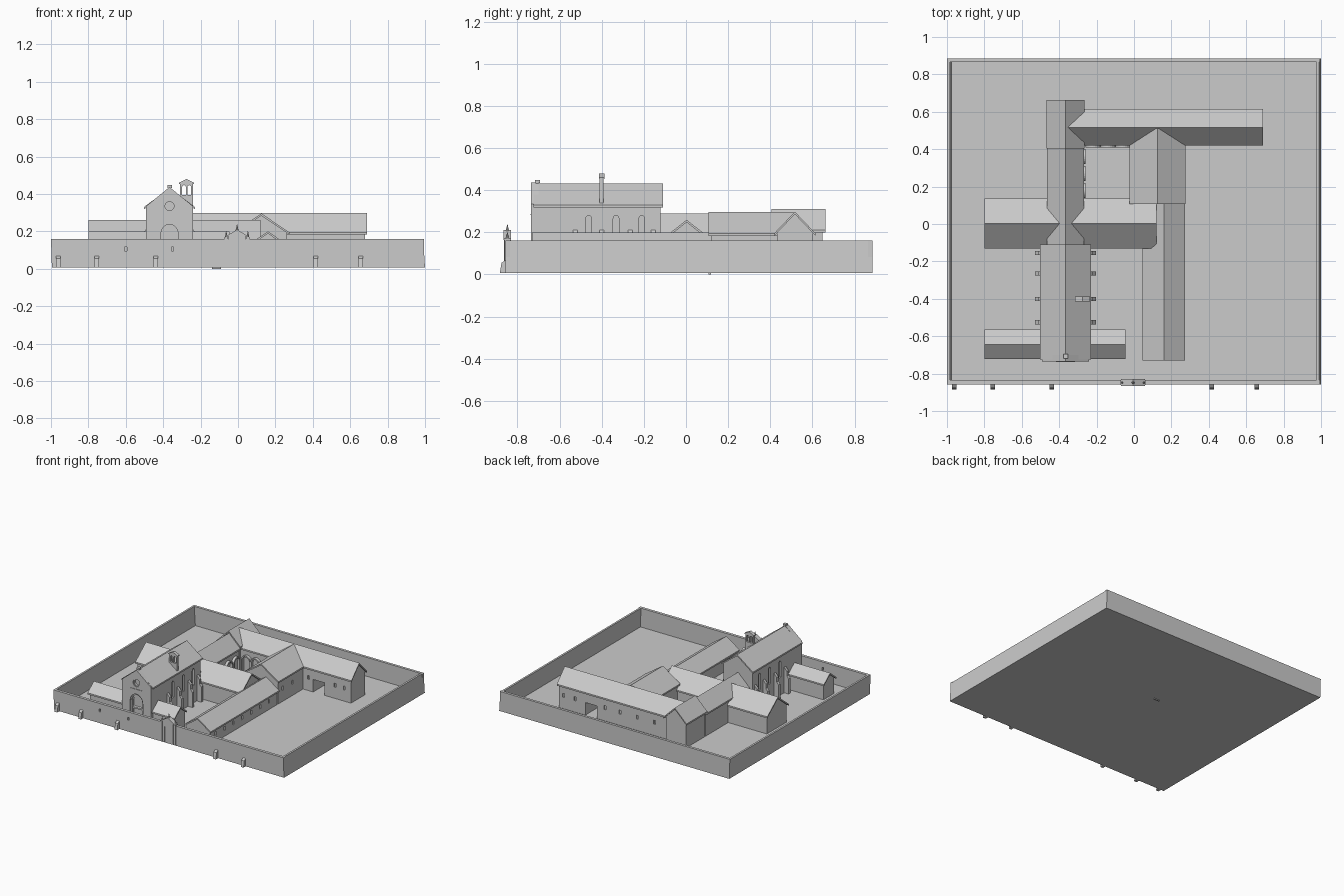
import bpy, bmesh, math

cube = bpy.data.objects.get("Cube")
if cube:
    bpy.data.objects.remove(cube, do_unlink=True)

GREY = (0.6, 0.6, 0.6, 1)
stone = bpy.data.materials.new("stone_grey")
stone.use_nodes = True
stone.diffuse_color = GREY
stone.node_tree.nodes["Principled BSDF"].inputs["Base Color"].default_value = GREY
BASE = 0.01


def prism(name, profile, axis, a, b):
    """Extrude a (side, z) profile along x or y from a to b."""
    bm = bmesh.new()
    ends = []
    for s in (a, b):
        ends.append([bm.verts.new((s, u, z) if axis == "x" else (u, s, z)) for u, z in profile])
    bm.faces.new(ends[0])
    bm.faces.new(ends[1])
    n = len(profile)
    for i in range(n):
        j = (i + 1) % n
        bm.faces.new((ends[0][i], ends[0][j], ends[1][j], ends[1][i]))
    bmesh.ops.recalc_face_normals(bm, faces=bm.faces)
    mesh = bpy.data.meshes.new(name)
    bm.to_mesh(mesh)
    bm.free()
    mesh.materials.append(stone)
    obj = bpy.data.objects.new(name, mesh)
    bpy.context.scene.collection.objects.link(obj)
    return obj


def rect(u0, u1, z0, z1):
    return [(u0, z0), (u1, z0), (u1, z1), (u0, z1)]


def box(name, x0, x1, y0, y1, z0, z1):
    return prism(name, rect(x0, x1, z0, z1), "y", y0, y1)


def circle(u, z, r, n=20):
    return [(u + r * math.cos(2 * math.pi * i / n), z + r * math.sin(2 * math.pi * i / n)) for i in range(n)]


def arch(u, half, z0, spring, rise=1.0, n=10):
    top = [(u + half * math.cos(math.pi * i / n), spring + rise * half * math.sin(math.pi * i / n))
           for i in range(n + 1)]
    return [(u - half, z0), (u + half, z0)] + top


def cut(obj, profile, axis, a, b):
    """Cut a prism out of an object and discard the cutter."""
    cutter = prism("cutter", profile, axis, a, b)
    cutter.hide_render = True
    mod = obj.modifiers.new("opening", "BOOLEAN")
    mod.operation = "DIFFERENCE"
    mod.solver = "EXACT"
    mod.object = cutter
    deps = bpy.context.evaluated_depsgraph_get()
    mesh = bpy.data.meshes.new_from_object(obj.evaluated_get(deps))
    obj.modifiers.clear()
    obj.data = mesh
    bpy.data.objects.remove(cutter, do_unlink=True)


def building(name, axis, c, half, a, b, ridge, eaves, t=0.012, over=0.012):
    """Gabled body with an overhanging roof slab; returns the body."""
    slope = (ridge - eaves) / half
    w = half - over
    top = ridge - t / 2
    body = prism(name + "_walls", [(c - w, BASE), (c + w, BASE), (c + w, top - slope * w),
                                   (c, top), (c - w, top - slope * w)], axis, a + over, b - over)
    prism(name + "_roof", [(c - half, eaves), (c, ridge), (c + half, eaves),
                           (c + half, eaves - t), (c, ridge - t), (c - half, eaves - t)], axis, a, b)
    return body


# ground and boundary wall
box("ground", -0.99, 0.99, -0.855, 0.88, 0.006, BASE + 0.002)
front = box("front_boundary_wall", -0.995, 0.995, -0.857, -0.835, 0.006, 0.16)
box("back_boundary_wall", -0.995, 0.995, 0.865, 0.885, 0.006, 0.16)
for name, x in (("right_boundary_wall", -0.995), ("left_boundary_wall", 0.98)):
    prism(name, [(x, 0.006), (x + 0.02, 0.006), (x + 0.01, 0.16), (x - 0.005, 0.16)], "y", -0.857, 0.885)
for x in (-0.6, -0.35):
    cut(front, rect(x - 0.006, x + 0.006, 0.095, 0.117), "y", -0.9, -0.8)
for x in (-0.96, -0.755, -0.44, 0.415, 0.655):
    prism("wall_buttress", [(-0.85, 0.006), (-0.884, 0.006), (-0.876, 0.055), (-0.85, 0.073)],
          "x", x - 0.012, x + 0.012)
box("drain", -0.14, -0.09, 0.108, 0.118, 0.0, 0.008)

# gateway
gate = prism("gateway", [(-0.05, BASE), (0.04, BASE), (0.04, 0.178), (-0.005, 0.205), (-0.05, 0.178)],
             "y", -0.863, -0.832)
cut(gate, arch(-0.005, 0.03, 0.0, 0.12), "y", -0.9, -0.852)
prism("gate_coping", [(-0.07, 0.17), (-0.005, 0.21), (0.06, 0.17), (0.06, 0.163), (-0.005, 0.2), (-0.07, 0.163)],
      "y", -0.866, -0.83)
for x, z, r in ((-0.063, 0.165, 0.008), (-0.005, 0.2, 0.01), (0.053, 0.165, 0.008)):
    bpy.ops.mesh.primitive_cone_add(vertices=8, radius1=r, radius2=0.001, depth=0.04,
                                    location=(x, -0.848, z + 0.017))
    bpy.context.object.name = "gate_finial"
    bpy.context.object.data.materials.append(stone)
for x in (-0.063, 0.053):
    box("gate_pillar", x - 0.009, x + 0.009, -0.862, -0.834, BASE, 0.17)

# church nave
NX = -0.366
nave = building("nave", "y", NX, 0.137, -0.725, -0.11, 0.432, 0.33)
facade = prism("nave_facade", [(NX - 0.125, BASE), (NX + 0.125, BASE), (NX + 0.125, 0.335), (NX, 0.437),
                               (NX - 0.125, 0.335)], "y", -0.735, -0.7)
for i, half in enumerate((0.055, 0.046, 0.037)):
    cut(facade, arch(NX, half, 0.0, 0.185, 1.15), "y", -0.8, -0.727 + 0.009 * i)
for r, depth in ((0.03, 0.006), (0.024, 0.022)):
    cut(facade, circle(NX, 0.335, r), "y", -0.8, -0.735 + depth)
for sill in (0.285,):
    box("facade_ledge", NX - 0.05, NX + 0.05, -0.739, -0.73, sill - 0.003, sill + 0.003)
box("gable_finial_stem", NX - 0.006, NX + 0.006, -0.712, -0.7, 0.42, 0.44)
box("gable_finial", NX - 0.012, NX + 0.012, -0.718, -0.694, 0.433, 0.448)

# nave buttresses and windows on both sides
for side in (-1, 1):
    wall = NX + side * 0.122
    for y in (-0.155, -0.265, -0.4, -0.525):
        prism("nave_buttress", [(wall + side * d, z) for d, z in (
            (0, BASE), (0.042, BASE), (0.042, 0.13), (0.026, 0.15), (0.026, 0.185), (0, 0.215))],
            "y", y - 0.011, y + 0.011)
    for y in (-0.21, -0.332, -0.462):
        cut(nave, arch(y, 0.014, 0.15, 0.26, 1.5), "x", wall - 0.012, wall + 0.012)

# bell gable
BX = -0.275
bell = prism("bell_gable", [(BX - 0.034, 0.3), (BX + 0.034, 0.3), (BX + 0.034, 0.458), (BX, 0.474),
                            (BX - 0.034, 0.458)], "y", -0.411, -0.391)
for s in (-1, 1):
    cut(bell, arch(BX + s * 0.014, 0.01, 0.395, 0.437), "y", -0.45, -0.35)
prism("bell_gable_coping", [(BX - 0.04, 0.46), (BX, 0.48), (BX + 0.04, 0.46), (BX + 0.04, 0.453),
                            (BX, 0.472), (BX - 0.04, 0.453)], "y", -0.414, -0.388)

# ranges around the church and the court
building("front_chapel", "x", -0.643, 0.078, -0.8, -0.045, 0.2, 0.138)
building("transept", "x", 0.003, 0.133, -0.8, 0.12, 0.26, 0.154)
west = building("court_side_range", "y", -0.366, 0.099, -0.13, 0.42, 0.29, 0.195)
building("corner_block", "y", -0.366, 0.102, 0.405, 0.663, 0.31, 0.21, over=0.015)
north = building("back_range", "x", 0.517, 0.098, -0.36, 0.69, 0.298, 0.195)
cross = building("cross_range", "y", 0.125, 0.15, 0.107, 0.51, 0.296, 0.195)
wing = building("long_wing", "y", 0.16, 0.114, -0.73, 0.12, 0.2, 0.122)

# passage and small windows
cut(north, rect(0.35, 0.45, 0.0, 0.11), "y", 0.3, 0.7)
for x in (0.31, 0.54, 0.62):
    cut(north, rect(x - 0.008, x + 0.008, 0.1, 0.13), "y", 0.4, 0.44)
for x in (-0.15, 0.0, 0.15, 0.28, 0.54, 0.64):
    cut(north, rect(x - 0.008, x + 0.008, 0.1, 0.13), "y", 0.595, 0.65)
for i in range(7):
    y = -0.65 + i * 0.11
    cut(wing, rect(y - 0.008, y + 0.008, 0.06, 0.09), "x", 0.25, 0.28)
for y in (0.18, 0.3):
    cut(cross, rect(y - 0.008, y + 0.008, 0.1, 0.13), "x", 0.25, 0.28)


# arcades of the court
def arcade(name, axis, centres, a, b):
    for c in centres:
        outer = arch(c, 0.04, BASE, 0.11)
        inner = arch(c, 0.03, BASE, 0.11)
        prism(name, outer[1:] + [outer[0]] + [inner[0]] + inner[:1:-1] + [inner[1]], axis, a, b)


arcade("side_arcade", "x", (0.18, 0.27, 0.36), -0.282, -0.258)
arcade("back_arcade", "y", (-0.22, -0.14, -0.06), 0.408, 0.434)
